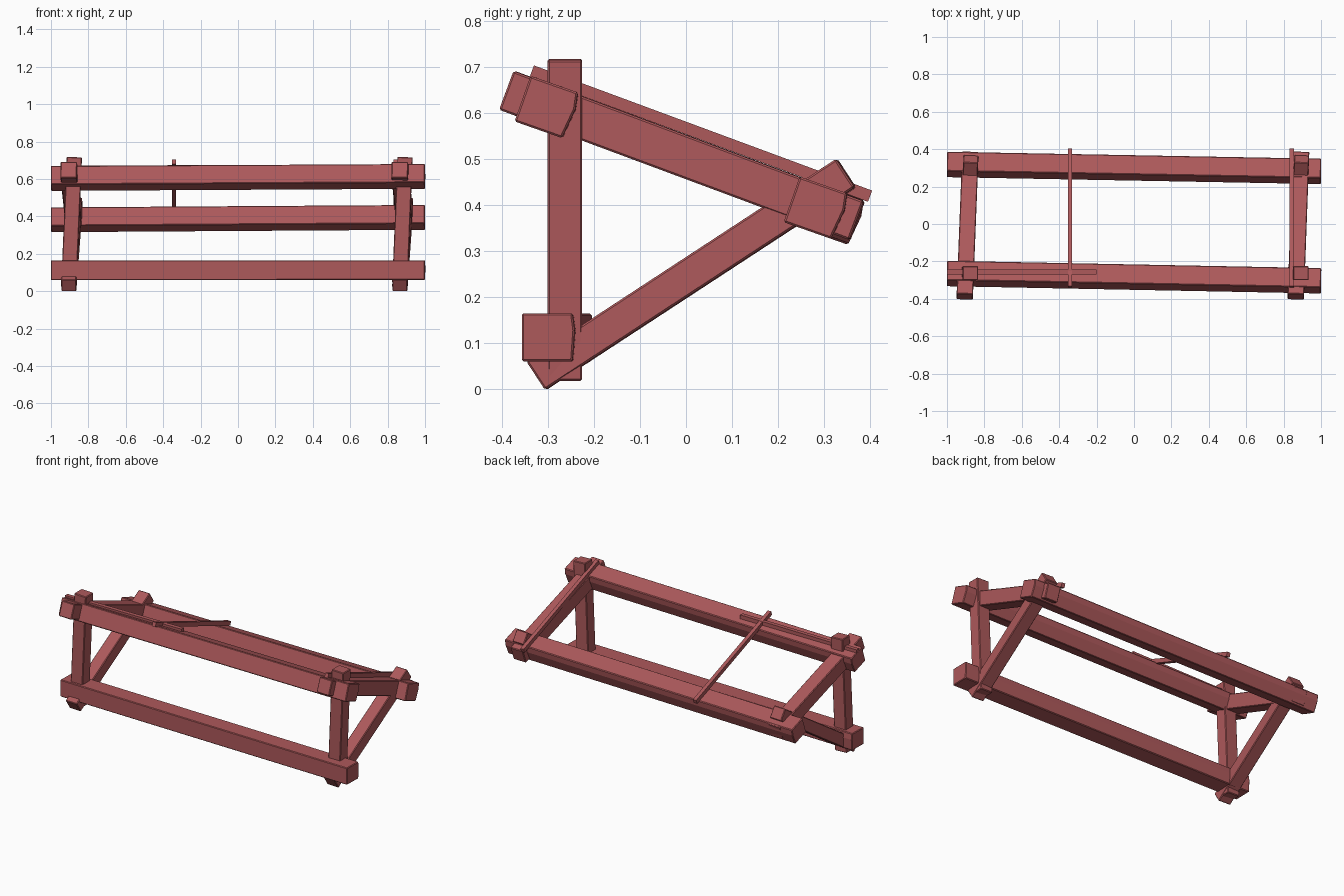
import bpy
import bmesh
from mathutils import Vector

cube = bpy.data.objects.get("Cube")
if cube:
    bpy.data.objects.remove(cube, do_unlink=True)

wood = bpy.data.materials.new("red_wood")
wood.use_nodes = True
colour = (0.42, 0.1, 0.105, 1)
wood.diffuse_color = colour
wood.node_tree.nodes["Principled BSDF"].inputs["Base Color"].default_value = colour


def beam(name, start, end, width, height, up=(0, 0, 1), bulge=0.0, bevel=0.004):
    """Timber from start to end; bulge crowns one side of its section."""
    start, end = Vector(start), Vector(end)
    axis = (end - start).normalized()
    side = Vector(up).cross(axis).normalized()
    top = axis.cross(side)
    w, h = width / 2, height / 2
    section = [(-w, -h), (w, -h), (w, h), (-w, h)]
    if bulge:
        section.insert(2, (w + bulge, h * 0.3))
    bm = bmesh.new()
    rings = [[bm.verts.new(p + side * u + top * v) for u, v in section]
             for p in (start, end)]
    n = len(section)
    for ring in rings:
        bm.faces.new(ring)
    for i in range(n):
        j = (i + 1) % n
        bm.faces.new((rings[0][i], rings[0][j], rings[1][j], rings[1][i]))
    bmesh.ops.recalc_face_normals(bm, faces=bm.faces)
    mesh = bpy.data.meshes.new(name)
    bm.to_mesh(mesh)
    bm.free()
    mesh.materials.append(wood)
    obj = bpy.data.objects.new(name, mesh)
    bpy.context.collection.objects.link(obj)
    if bevel:
        mod = obj.modifiers.new("worn_edges", "BEVEL")
        mod.width = bevel
        mod.segments = 1
    return obj


# Long rails, slightly skewed
tilt = (0, 0.33, 0.94)
beam("bottom_rail", (-1, -0.26, 0.112), (1, -0.302, 0.113), 0.11, 0.105, bulge=0.005)
beam("front_top_rail", (-1, -0.265, 0.603), (1, -0.304, 0.614), 0.109, 0.105, tilt, 0.007)
beam("rear_rail", (-1, 0.318, 0.382), (1, 0.281, 0.395), 0.109, 0.105, tilt, 0.007)

# End frames: upright post, sloping crossbar and diagonal brace
for label, low, high in (("right", -0.905, -0.875), ("left", 0.865, 0.893)):
    beam(label + "_post", (low, -0.263, 0.02), (high, -0.263, 0.717),
         0.075, 0.082, (1, 0, 0))
    beam(label + "_crossbar", (low, -0.389, 0.65), (high, 0.372, 0.367), 0.088, 0.09)
    beam(label + "_brace", (low, -0.325, 0.03), (high + 0.003, 0.348, 0.47), 0.08, 0.074)

# Thin sticks resting on the rails
for label, x in (("middle", -0.342), ("left", 0.843)):
    beam(label + "_thin_stick", (x, -0.335, 0.692), (x, 0.4, 0.42),
         0.023, 0.026, bevel=0)
beam("long_thin_stick", (-1, -0.257, 0.658), (-0.2, -0.257, 0.662), 0.025, 0.025, bevel=0)
